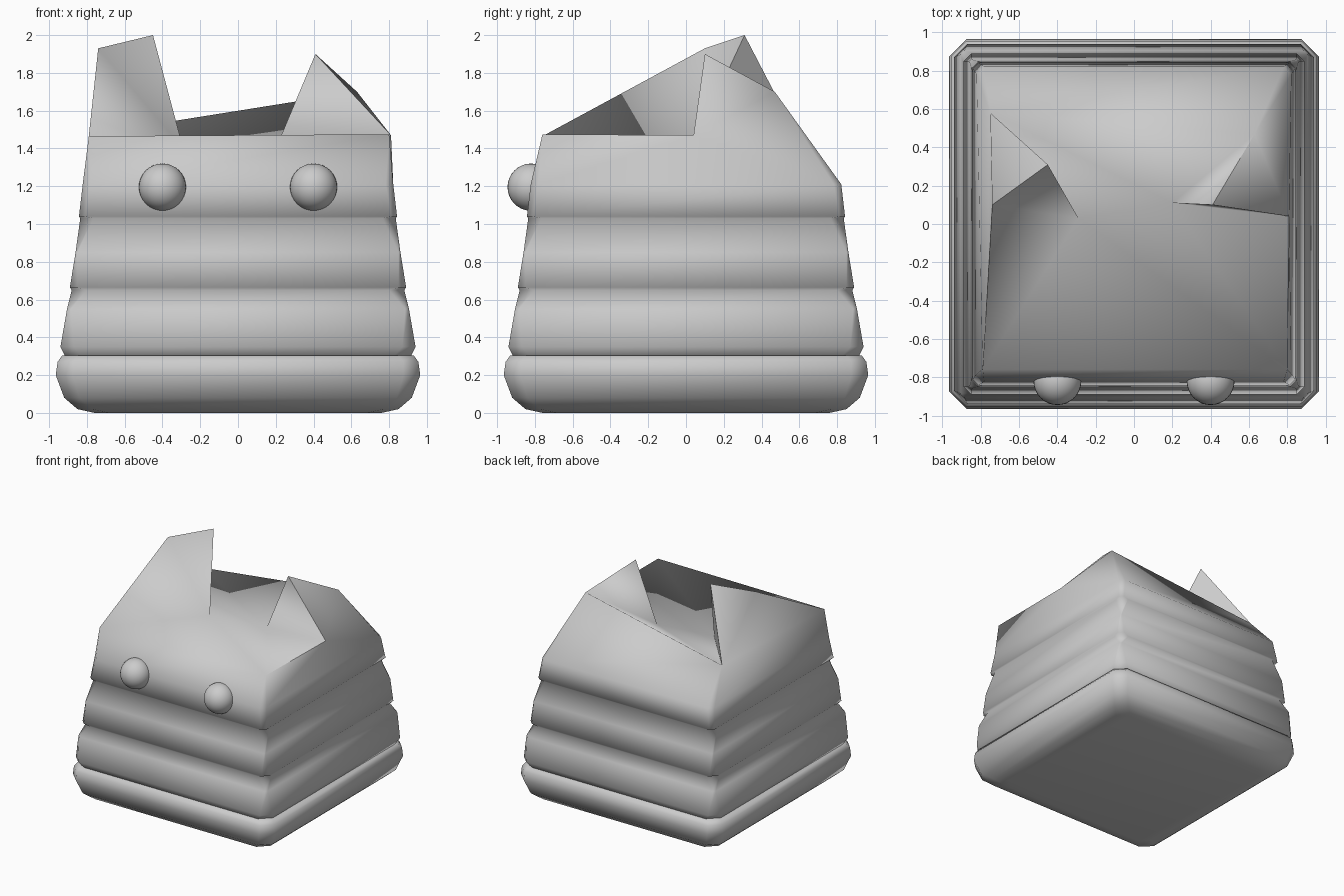
import bpy, bmesh, math

cube = bpy.data.objects.get("Cube")
if cube:
    bpy.data.objects.remove(cube)

grey = bpy.data.materials.new("light grey")
grey.use_nodes = True
colour = (0.6, 0.6, 0.6, 1)
grey.diffuse_color = colour
grey.node_tree.nodes["Principled BSDF"].inputs["Base Color"].default_value = colour


def ring(bm, z, half, cut):
    """Square loop with cut corners: two points per corner, counter-clockwise."""
    i = half - cut
    pts = [(-i, -half), (i, -half), (half, -i), (half, i),
           (i, half), (-i, half), (-half, i), (-half, -i)]
    return [bm.verts.new((x, y, z)) for x, y in pts]


def loft(bm, levels):
    rings = [ring(bm, *level) for level in levels]
    bm.faces.new(rings[0][::-1])
    for low, high in zip(rings, rings[1:]):
        for k in range(8):
            n = (k + 1) % 8
            bm.faces.new((low[k], low[n], high[n], high[k]))
    return rings[-1]


def finish(bm, name, angle):
    bmesh.ops.recalc_face_normals(bm, faces=bm.faces)
    mesh = bpy.data.meshes.new(name)
    bm.to_mesh(mesh)
    bm.free()
    mesh.materials.append(grey)
    ob = bpy.data.objects.new(name, mesh)
    bpy.context.collection.objects.link(ob)
    bpy.ops.object.select_all(action='DESELECT')
    ob.select_set(True)
    bpy.context.view_layer.objects.active = ob
    bpy.ops.object.shade_smooth_by_angle(angle=math.radians(angle))
    return ob


# Rounded cushion at the bottom
bm = bmesh.new()
top = loft(bm, [(0, .76, .08), (.02, .85, .08), (.08, .92, .08), (.2, .965, .09),
                (.27, .955, .08), (.305, .93, .08), (.3, .89, .08)])
bm.faces.new(top)
finish(bm, "base_cushion", 75)

# Tapered body whose corners step outwards like folds, with a dished top and ears
bm = bmesh.new()
r = loft(bm, [(.27, .9, .1), (.35, .94, .07), (.55, .905, .02), (.65, .88, .08),
              (.665, .89, .04), (.85, .86, .01), (1.03, .835, .07),
              (1.04, .842, .03), (1.21, .822, .04)])
points = {
    "front_r": (-.79, -.76, 1.465), "front_l": (.8, -.76, 1.475),
    "tall_out": (-.74, .1, 1.93), "tall_tip": (-.45, .31, 2.0),
    "tall_in": (-.29, .03, 1.4), "back_r": (-.75, .58, 1.48),
    "tip": (.41, .1, 1.9), "ear_in": (.2, .11, 1.4),
    "ear_out": (.81, .04, 1.47), "back_l": (.63, .47, 1.7)}
v = {name: bm.verts.new(co) for name, co in points.items()}
v.update({str(k): vert for k, vert in enumerate(r)})
for face in (
        # upper walls, corners first
        "7 0 front_r", "1 2 front_l", "3 4 back_l", "5 6 back_r",
        "0 1 front_l front_r", "4 5 back_r back_l",
        "2 3 ear_out", "2 ear_out front_l", "3 back_l ear_out",
        "6 7 front_r", "6 front_r back_r", "front_r tall_out back_r",
        # tall ear
        "front_r tall_in tall_out", "tall_in tall_tip tall_out",
        "tall_out tall_tip back_r", "tall_in back_r tall_tip",
        # short ear
        "ear_in ear_out tip", "ear_out back_l tip", "ear_in tip back_l",
        # dished top between the ears
        "front_r front_l tall_in", "front_l ear_in tall_in",
        "front_l ear_out ear_in", "tall_in ear_in back_r", "ear_in back_l back_r"):
    bm.faces.new([v[n] for n in face.split()])
finish(bm, "body_with_ears", 88)

# Eyes
for side, x in (("left", .4), ("right", -.4)):
    bm = bmesh.new()
    bmesh.ops.create_uvsphere(bm, u_segments=32, v_segments=16, radius=.125)
    bmesh.ops.translate(bm, verts=bm.verts, vec=(x, -.82, 1.195))
    finish(bm, side + "_eye", 60)
